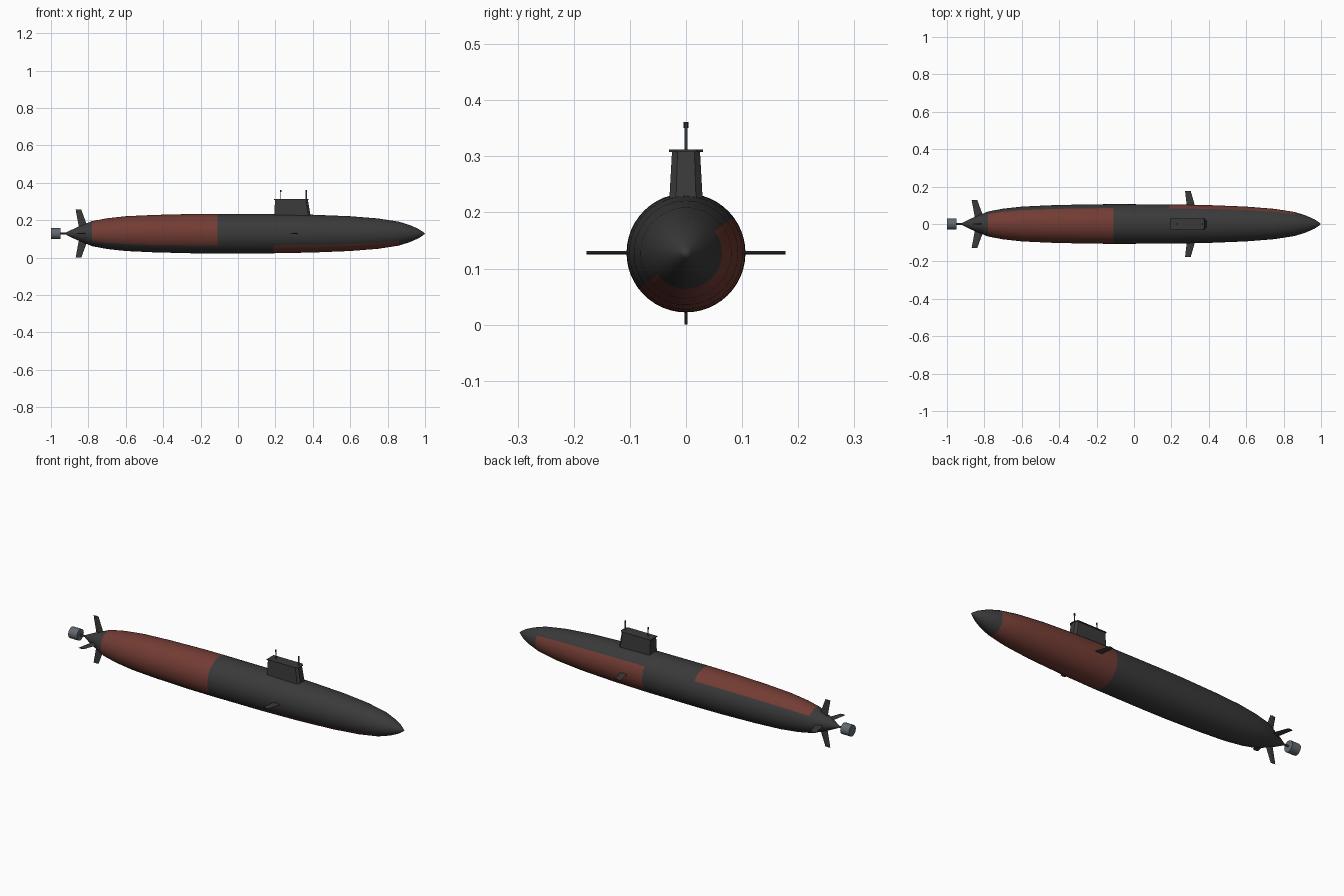
import bpy, bmesh, math
from mathutils import Matrix, Vector

cube = bpy.data.objects.get("Cube")
if cube:
    bpy.data.objects.remove(cube, do_unlink=True)

AXIS = 0.128      # height of the hull centreline
SEGMENTS = 48


def material(name, color):
    m = bpy.data.materials.new(name)
    m.use_nodes = True
    m.diffuse_color = (*color, 1)
    m.node_tree.nodes["Principled BSDF"].inputs["Base Color"].default_value = (*color, 1)
    return m


DARK = material("charcoal", (0.042, 0.042, 0.042))
RED = material("dull red", (0.17, 0.045, 0.034))
GREY = material("steel grey", (0.12, 0.14, 0.16))


def finish(name, bm, *mats, smooth=True):
    bmesh.ops.recalc_face_normals(bm, faces=bm.faces)
    mesh = bpy.data.meshes.new(name)
    bm.to_mesh(mesh)
    bm.free()
    obj = bpy.data.objects.new(name, mesh)
    bpy.context.collection.objects.link(obj)
    for m in mats:
        mesh.materials.append(m)
    if smooth:
        bpy.ops.object.select_all(action='DESELECT')
        obj.select_set(True)
        bpy.context.view_layer.objects.active = obj
        bpy.ops.object.shade_smooth_by_angle(angle=math.radians(35))
    return obj


def rod(name, start, end, radius, mat, sides=16):
    start, end = Vector(start), Vector(end)
    bm = bmesh.new()
    turn = (end - start).to_track_quat('Z', 'Y').to_matrix().to_4x4()
    bmesh.ops.create_cone(bm, cap_ends=True, segments=sides, radius1=radius, radius2=radius,
                          depth=(end - start).length,
                          matrix=Matrix.Translation((start + end) / 2) @ turn)
    return finish(name, bm, mat)


def loft(name, lower, upper, mat):
    """Closed solid between two matching outlines."""
    bm = bmesh.new()
    a = [bm.verts.new(p) for p in lower]
    b = [bm.verts.new(p) for p in upper]
    bm.faces.new(a)
    bm.faces.new(b)
    for i in range(len(a)):
        j = (i + 1) % len(a)
        bm.faces.new((a[i], a[j], b[j], b[i]))
    return finish(name, bm, mat, smooth=False)


# Hull: lathed profile with two red half-shell patches on opposite sides
PROFILE = [(-.915, .008), (-.87, .03), (-.78, .067), (-.7, .082), (-.6, .093), (-.45, .1),
           (-.25, .105), (-.11, .106), (.19, .105), (.4, .101), (.6, .093), (.75, .081),
           (.86, .064), (.92, .045), (.965, .025), (.988, .01)]
OFFSET = math.radians(-37)    # patch border, measured upward from the -y side
bm = bmesh.new()
rings = []
for x, r in PROFILE:
    ring = []
    for i in range(SEGMENTS):
        a = OFFSET + 2 * math.pi * i / SEGMENTS
        ring.append(bm.verts.new((x, -r * math.cos(a), AXIS + r * math.sin(a))))
    rings.append(ring)
tail = bm.verts.new((-.925, 0, AXIS))
nose = bm.verts.new((1, 0, AXIS))
for i in range(SEGMENTS):
    j = (i + 1) % SEGMENTS
    bm.faces.new((tail, rings[0][i], rings[0][j]))
    bm.faces.new((nose, rings[-1][j], rings[-1][i]))
    for k in range(len(rings) - 1):
        f = bm.faces.new((rings[k][i], rings[k + 1][i], rings[k + 1][j], rings[k][j]))
        x = f.calc_center_median().x
        upper_half = i < SEGMENTS // 2
        aft_patch = upper_half and -.78 < x < -.11
        bow_patch = not upper_half and .19 < x < .86
        f.material_index = int(aft_patch or bow_patch)
finish("hull", bm, DARK, RED)


# Sail: tapered tower with a thin cap
def sail_outline(x0, x1, w, z):
    return [(x0, -w, z), (x1 - .012, -w, z), (x1, -w * .6, z),
            (x1, w * .6, z), (x1 - .012, w, z), (x0, w, z)]


loft("sail", sail_outline(.195, .392, .031, .2), sail_outline(.197, .374, .025, .308), DARK)
loft("sail_cap", sail_outline(.193, .378, .03, .308), sail_outline(.193, .378, .03, .312), DARK)

# Masts with small heads
for name, x, r in (("rear_mast", .228, .0022), ("front_mast", .365, .003)):
    rod(name, (x, 0, .3), (x, 0, .354), r, GREY, 10)
    rod(name + "_head", (x, 0, .351), (x, 0, .361), r + .0015, DARK, 10)


# Swept fins, each running outward from the centreline
def fin(name, angle, root, tip, inner, outer, thick):
    out = Vector((0, math.cos(angle), math.sin(angle)))
    side = Vector((0, -math.sin(angle), math.cos(angle))) * thick / 2
    centre = Vector((0, 0, AXIS))

    def section(span, dist):
        x0, x1 = span
        base = centre + out * dist
        mid = x0 + (x1 - x0) * .6
        return [base + Vector((x0, 0, 0)), base + Vector((mid, 0, 0)) + side,
                base + Vector((x1, 0, 0)), base + Vector((mid, 0, 0)) - side]

    return loft(name, section(root, inner), section(tip, outer), DARK)


for name, turns in (("left", 0), ("right", 2)):
    fin(name + "_bow_plane", turns * math.pi / 2, (.283, .328), (.273, .303), .09, .177, .006)
for i, name in enumerate(("left", "upper", "right", "lower")):
    fin(name + "_tail_fin", i * math.pi / 2, (-.848, -.798), (-.868, -.838), .02, .128, .006)

# Propulsor
rod("propeller_shaft", (-.96, 0, AXIS), (-.9, 0, AXIS), .005, DARK, 12)
rod("propulsor", (-1, 0, AXIS), (-.948, 0, AXIS), .03, GREY, 20)
